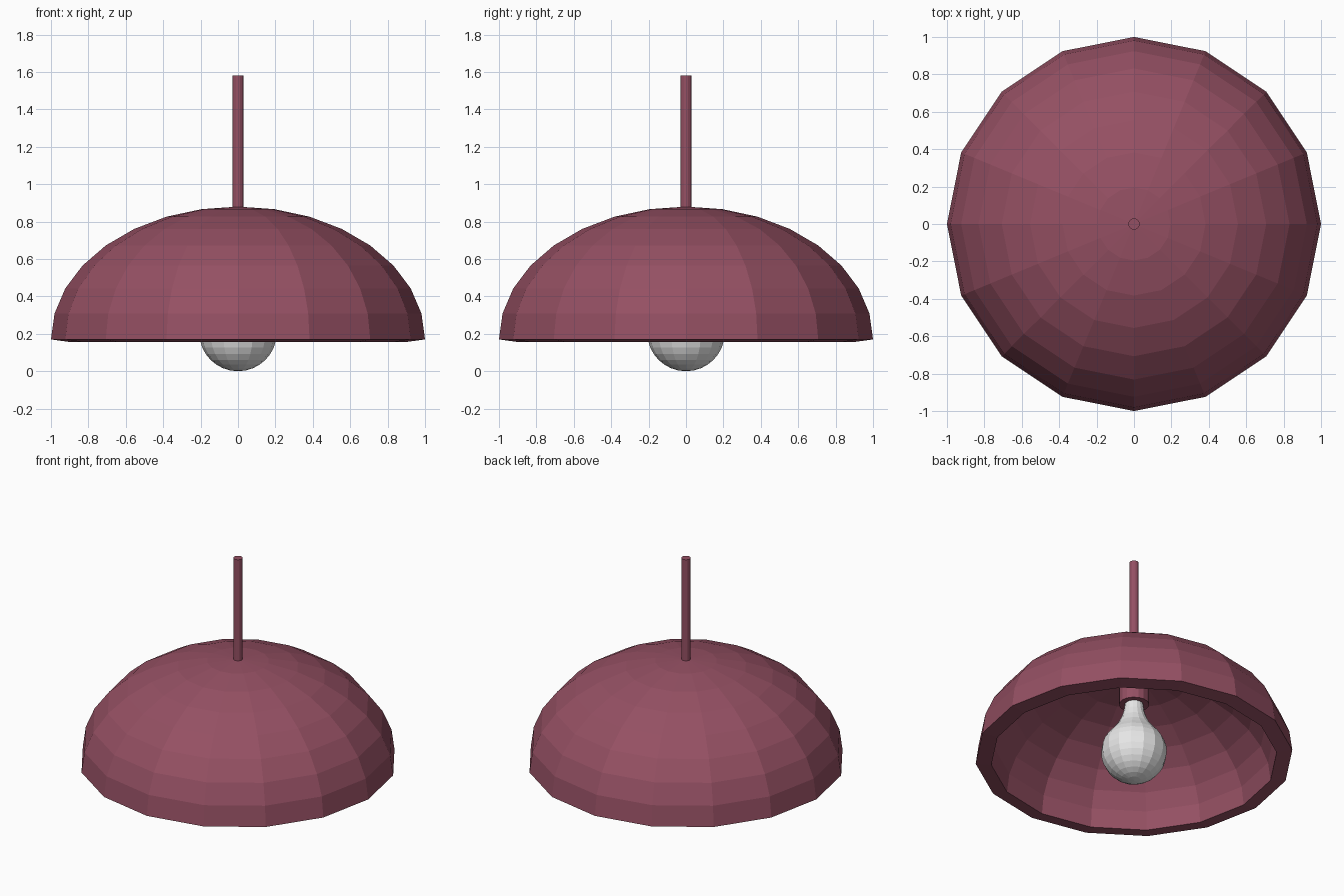
import bpy, bmesh, math

if "Cube" in bpy.data.objects:
    bpy.data.objects.remove(bpy.data.objects["Cube"])


def material(name, rgb):
    m = bpy.data.materials.new(name)
    m.diffuse_color = (*rgb, 1)
    m.use_nodes = True
    m.node_tree.nodes["Principled BSDF"].inputs["Base Color"].default_value = m.diffuse_color
    return m


maroon = material("maroon", (0.30, 0.08, 0.125))
white = material("bulb white", (0.80, 0.80, 0.80))


def revolve(name, profile, mat, sides=16):
    """Flat-faced surface of revolution; profile is (radius, z), bottom to top."""
    bm = bmesh.new()
    rings = []
    for r, z in profile:
        n = 1 if r == 0 else sides
        rings.append([bm.verts.new((r * math.cos(math.tau * i / sides),
                                    r * math.sin(math.tau * i / sides), z))
                      for i in range(n)])
    for a, b in zip(rings, rings[1:]):
        for i in range(sides):
            j = (i + 1) % sides
            if len(a) == 1:
                bm.faces.new((a[0], b[j], b[i]))
            elif len(b) == 1:
                bm.faces.new((a[i], a[j], b[0]))
            else:
                bm.faces.new((a[i], a[j], b[j], b[i]))
    mesh = bpy.data.meshes.new(name)
    bm.to_mesh(mesh)
    bm.free()
    mesh.materials.append(mat)
    ob = bpy.data.objects.new(name, mesh)
    bpy.context.collection.objects.link(ob)
    return ob


# Shade: half of a flattened sphere, thickened inward
dome = [(math.cos(math.pi / 16 * k), 0.17 + 0.71 * math.sin(math.pi / 16 * k))
        for k in range(8)] + [(0, 0.88)]
shade = revolve("shade", dome, maroon)
solid = shade.modifiers.new("thickness", 'SOLIDIFY')
solid.thickness = 0.1
solid.offset = -1

# Hanging rod
revolve("hanging_rod", [(0, 0.84), (0.03, 0.84), (0.03, 1.58), (0, 1.58)], maroon)

# Bulb socket under the dome
revolve("bulb_socket", [(0, 0.55), (0.095, 0.55), (0.095, 0.80), (0, 0.80)], maroon)

# Bulb: round globe drawn up into a narrow neck
globe = [(0, 0)] + [(0.207 * math.sin(math.pi / 16 * k), 0.205 - 0.205 * math.cos(math.pi / 16 * k))
                    for k in range(1, 10)]
neck = [(0.19, 0.285), (0.165, 0.325), (0.135, 0.36), (0.105, 0.40),
        (0.08, 0.45), (0.065, 0.50), (0.055, 0.57), (0, 0.57)]
revolve("bulb", globe + neck, white)
